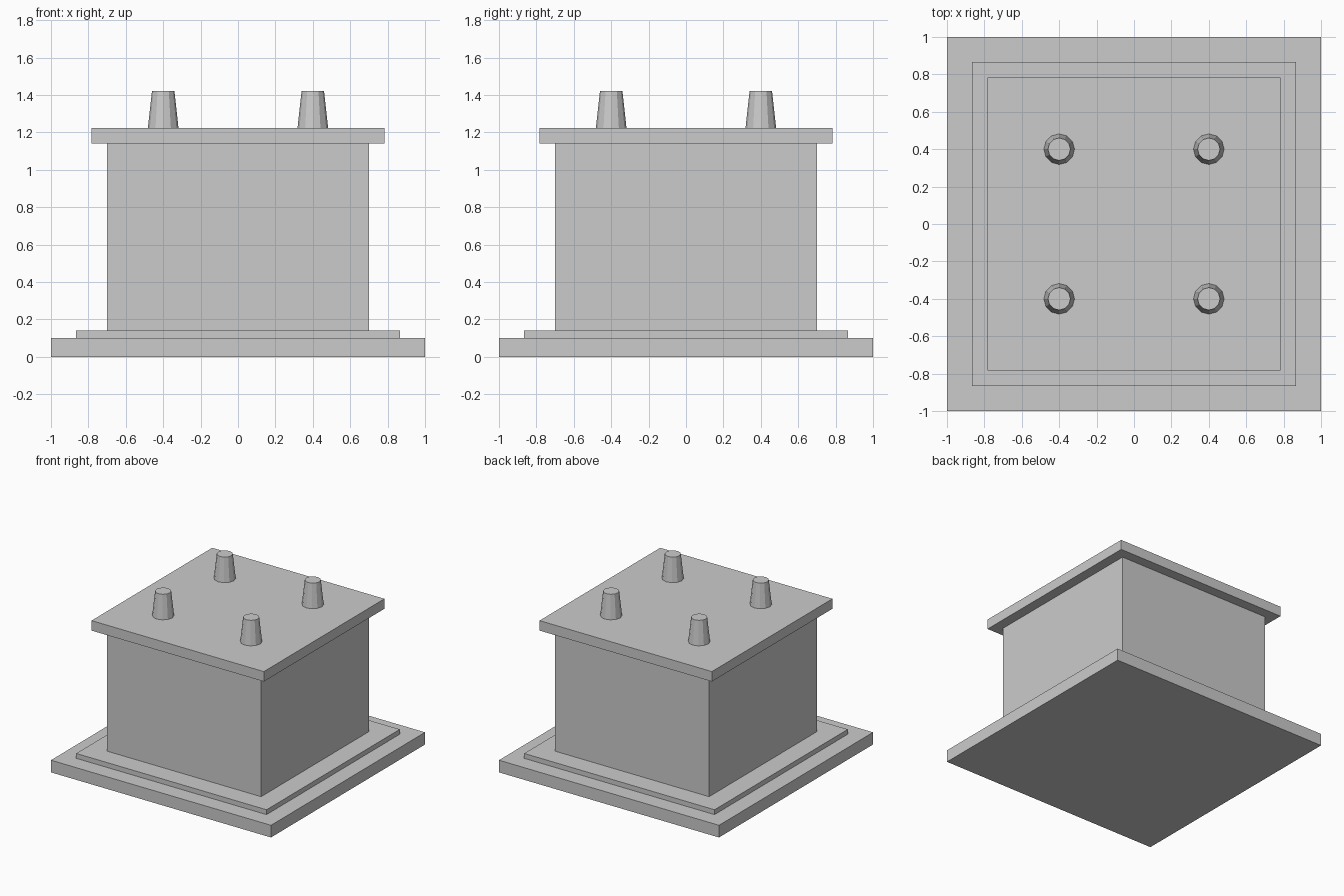
import bpy

if "Cube" in bpy.data.objects:
    bpy.data.objects.remove(bpy.data.objects["Cube"])


def slab(name, half, z0, z1):
    """Square block spanning z0..z1."""
    bpy.ops.mesh.primitive_cube_add(size=1, location=(0, 0, (z0 + z1) / 2))
    ob = bpy.context.object
    ob.name = name
    ob.scale = (2 * half, 2 * half, z1 - z0)
    bpy.ops.object.transform_apply(location=False, rotation=False, scale=True)
    return ob


# Stacked plinth, body and lid
slab("base_plate", 1.0, 0.0, 0.10)
slab("base_step", 0.865, 0.10, 0.14)
slab("body", 0.70, 0.14, 1.14)
slab("lid", 0.783, 1.14, 1.222)

# Four tapered pegs on the lid
for side, x in (("left", -0.4), ("right", 0.4)):
    for end, y in (("front", -0.4), ("back", 0.4)):
        bpy.ops.mesh.primitive_cone_add(vertices=12, radius1=0.082, radius2=0.06,
                                        depth=0.2, location=(x, y, 1.322))
        bpy.context.object.name = f"peg_{end}_{side}"
